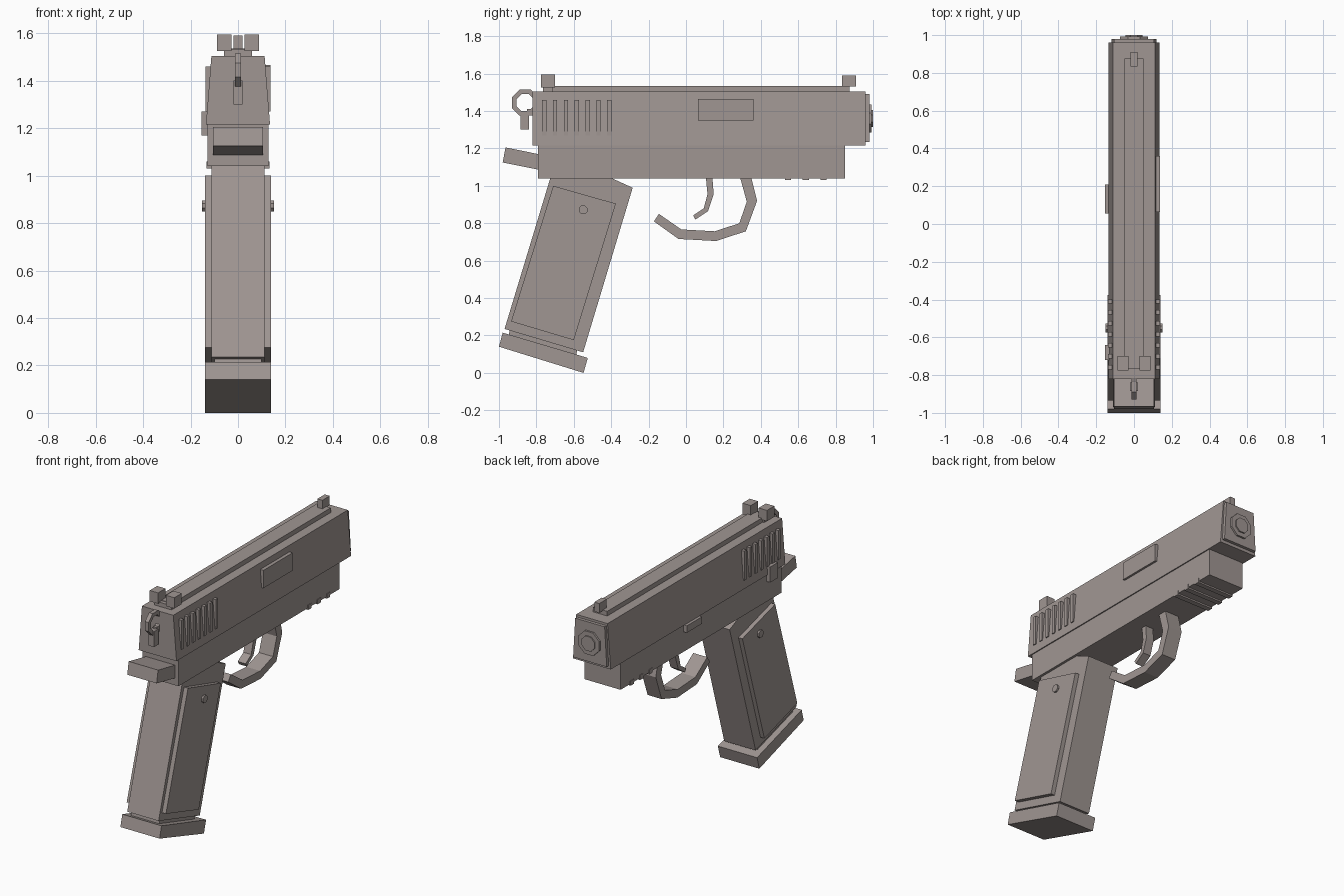
import bpy, bmesh, math

if "Cube" in bpy.data.objects:
    bpy.data.objects.remove(bpy.data.objects["Cube"])

metal = bpy.data.materials.new("warm grey")
metal.diffuse_color = (0.35, 0.305, 0.29, 1)
metal.use_nodes = True
metal.node_tree.nodes["Principled BSDF"].inputs["Base Color"].default_value = metal.diffuse_color


def finish(name, bm):
    bmesh.ops.recalc_face_normals(bm, faces=bm.faces)
    me = bpy.data.meshes.new(name)
    bm.to_mesh(me)
    bm.free()
    me.materials.append(metal)
    ob = bpy.data.objects.new(name, me)
    bpy.context.collection.objects.link(ob)
    return ob


def plate(name, pts, x0, x1):
    """Extrude a side profile of (y, z) points from x0 to x1."""
    bm = bmesh.new()
    a = [bm.verts.new((x0, y, z)) for y, z in pts]
    b = [bm.verts.new((x1, y, z)) for y, z in pts]
    n = len(pts)
    bm.faces.new(a)
    bm.faces.new(b[::-1])
    for i in range(n):
        j = (i + 1) % n
        bm.faces.new((a[i], a[j], b[j], b[i]))
    return finish(name, bm)


def box(name, x0, x1, y0, y1, z0, z1):
    return plate(name, [(y0, z0), (y1, z0), (y1, z1), (y0, z1)], x0, x1)


def tapered(name, y0, y1, z0, z1, w0, w1):
    """Block along y, half width w0 at the bottom and w1 at the top."""
    bm = bmesh.new()
    sec = [(-w0, z0), (w0, z0), (w1, z1), (-w1, z1)]
    a = [bm.verts.new((x, y0, z)) for x, z in sec]
    b = [bm.verts.new((x, y1, z)) for x, z in sec]
    bm.faces.new(a)
    bm.faces.new(b)
    for i in range(4):
        j = (i + 1) % 4
        bm.faces.new((a[i], a[j], b[j], b[i]))
    return finish(name, bm)


def ring_pts(cy, cz, r, n=8):
    return [(cy + r * math.cos((i + .5) * 2 * math.pi / n),
             cz + r * math.sin((i + .5) * 2 * math.pi / n)) for i in range(n)]


def disc_y(name, r, z, y0, y1):
    """Octagonal disc whose axis runs along y."""
    bm = bmesh.new()
    a = [bm.verts.new((p, y0, q)) for p, q in ring_pts(0, z, r)]
    b = [bm.verts.new((p, y1, q)) for p, q in ring_pts(0, z, r)]
    bm.faces.new(a)
    bm.faces.new(b)
    for i in range(8):
        j = (i + 1) % 8
        bm.faces.new((a[i], a[j], b[j], b[i]))
    return finish(name, bm)


# Slide, nose plate and muzzle
tapered("slide", -0.82, 0.96, 1.215, 1.505, 0.135, 0.112)
tapered("nose_plate", 0.95, 0.98, 1.235, 1.49, 0.12, 0.105)
disc_y("muzzle_bushing", 0.08, 1.36, 0.97, 0.992)
disc_y("barrel_end", 0.05, 1.36, 0.98, 1.0)

# Top rib and sights
box("top_rib", -0.05, 0.05, -0.74, 0.875, 1.49, 1.535)
box("front_sight", -0.018, 0.018, 0.835, 0.91, 1.53, 1.59)
box("rear_sight_base", -0.06, 0.06, -0.765, -0.71, 1.49, 1.532)
for s in (-1, 1):
    x0, x1 = sorted((s * 0.028, s * 0.088))
    box("rear_sight_post", x0, x1, -0.775, -0.70, 1.525, 1.595)

# Raised grip ribs on both sides of the slide
for s in (-1, 1):
    for i in range(7):
        y = -0.758 + i * 0.058
        x0, x1 = sorted((s * 0.10, s * 0.137))
        box("slide_rib", x0, x1, y - 0.0115, y + 0.0115, 1.27, 1.46)

# Side details: port on the right, levers on the left
box("ejection_port", 0.09, 0.138, 0.063, 0.36, 1.35, 1.465)
box("slide_lever", -0.153, -0.12, 0.055, 0.21, 1.17, 1.215)
box("safety_lever", -0.153, -0.12, -0.72, -0.64, 1.17, 1.27)

# Frame with accessory rail bars and rear tang
box("frame", -0.128, 0.128, -0.79, 0.85, 1.04, 1.217)
for y in (0.545, 0.64, 0.735):
    box("rail_bar", -0.132, 0.132, y - 0.017, y + 0.017, 1.03, 1.06)
plate("tang", [(-0.965, 1.205), (-0.78, 1.168), (-0.78, 1.085), (-0.98, 1.125)], -0.105, 0.105)

# Hammer: open ring plus stem
outer, inner = ring_pts(-0.86, 1.445, 0.076), ring_pts(-0.86, 1.445, 0.05)
for i in range(8):
    j = (i + 1) % 8
    plate("hammer_ring", [outer[i], outer[j], inner[j], inner[i]], -0.013, 0.013)
box("hammer_stem", -0.02, 0.02, -0.885, -0.84, 1.30, 1.40)
box("hammer_link", -0.013, 0.013, -0.85, -0.81, 1.375, 1.41)

# Grip core, side panels and screws
plate("grip", [(-0.97, 0.235), (-0.55, 0.11), (-0.285, 0.99), (-0.44, 1.06), (-0.72, 1.06)], -0.112, 0.112)
for s in (-1, 1):
    x0, x1 = sorted((s * 0.10, s * 0.14))
    plate("grip_panel", [(-0.71, 1.0), (-0.375, 0.905), (-0.6, 0.175), (-0.935, 0.275)], x0, x1)
    x0, x1 = sorted((s * 0.13, s * 0.152))
    plate("grip_screw", ring_pts(-0.55, 0.872, 0.025), x0, x1)

# Magazine neck and base plate
plate("magazine_neck", [(-0.94, 0.24), (-0.58, 0.13), (-0.59, 0.08), (-0.95, 0.19)], -0.10, 0.10)
plate("magazine_base", [(-0.98, 0.215), (-0.525, 0.08), (-0.548, 0.0), (-1.0, 0.14)], -0.14, 0.14)

# Trigger and trigger guard
plate("trigger", [(0.105, 1.06), (0.14, 1.06), (0.148, 0.955), (0.118, 0.865), (0.05, 0.82),
                  (0.038, 0.842), (0.095, 0.88), (0.115, 0.955)], -0.028, 0.028)
plate("trigger_guard", [(0.285, 1.06), (0.325, 0.915), (0.285, 0.80), (0.155, 0.757), (-0.025, 0.767),
                        (-0.145, 0.85), (-0.172, 0.81), (-0.04, 0.716), (0.16, 0.705),
                        (0.32, 0.757), (0.38, 0.92), (0.345, 1.06)], -0.05, 0.05)
